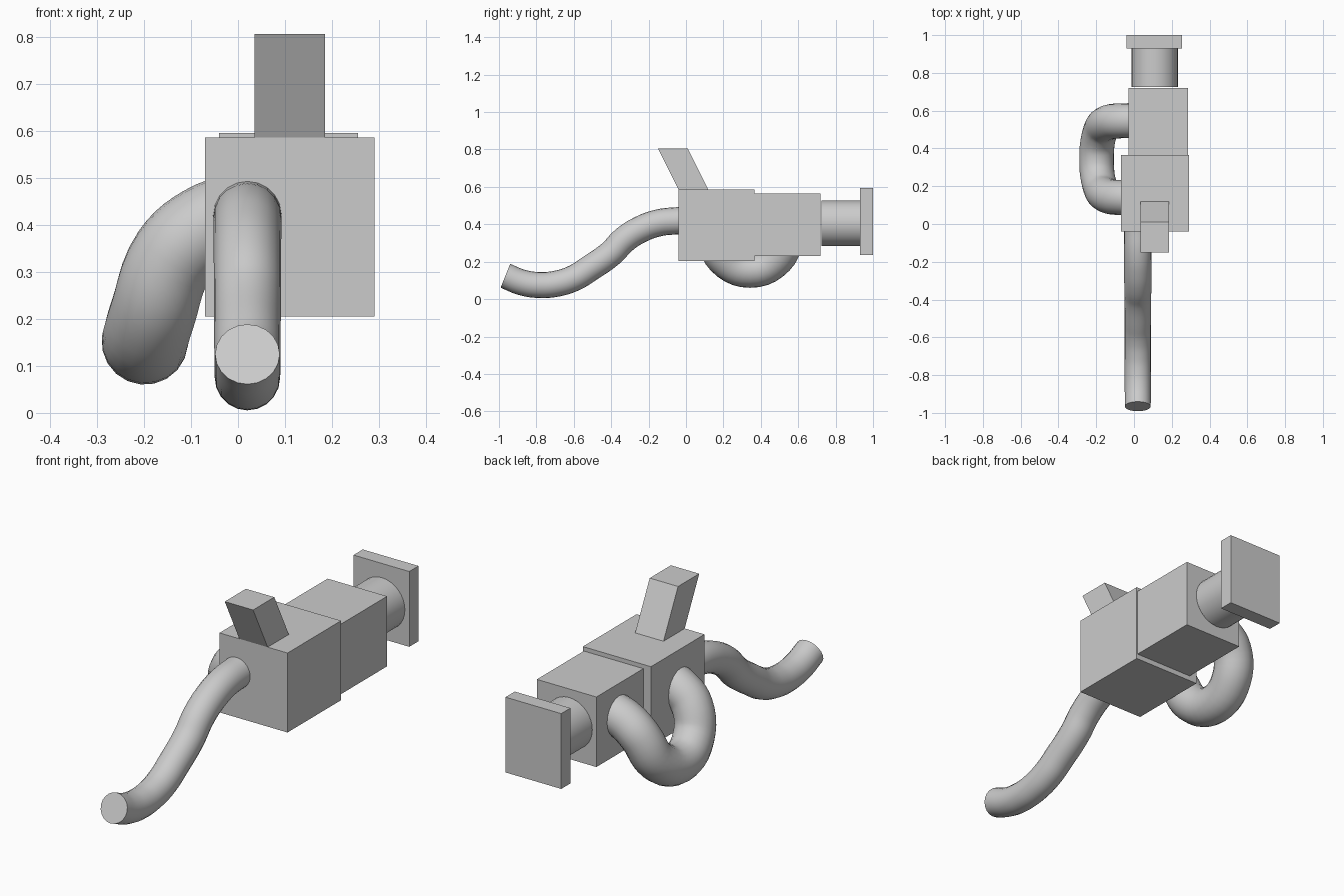
import bpy, math
from mathutils import Vector

if "Cube" in bpy.data.objects:
    bpy.data.objects.remove(bpy.data.objects["Cube"])


def box(name, lo, hi, shear_y=0.0):
    """Box between two corners; shear_y slides the top face along y."""
    corners = [(x, y + (shear_y if z == hi[2] else 0), z)
               for x in (lo[0], hi[0]) for y in (lo[1], hi[1]) for z in (lo[2], hi[2])]
    faces = [(0, 1, 3, 2), (4, 6, 7, 5), (0, 4, 5, 1), (2, 3, 7, 6), (0, 2, 6, 4), (1, 5, 7, 3)]
    mesh = bpy.data.meshes.new(name)
    mesh.from_pydata(corners, [], faces)
    obj = bpy.data.objects.new(name, mesh)
    bpy.context.collection.objects.link(obj)
    return obj


def smooth(obj):
    bpy.ops.object.select_all(action='DESELECT')
    obj.select_set(True)
    bpy.context.view_layer.objects.active = obj
    bpy.ops.object.shade_smooth_by_angle(angle=math.radians(40))


def tube(name, points, radius, steps):
    """Round capped tube along a smooth path of (x, y, z, radius scale)."""
    curve = bpy.data.curves.new(name, 'CURVE')
    curve.dimensions = '3D'
    curve.bevel_depth = radius
    curve.bevel_resolution = 8
    curve.resolution_u = steps
    curve.use_fill_caps = True
    spline = curve.splines.new('BEZIER')
    spline.bezier_points.add(len(points) - 1)
    pts = [Vector(p[:3]) for p in points]
    for i, (bp, p) in enumerate(zip(spline.bezier_points, points)):
        bp.co = pts[i]
        bp.radius = p[3]
        bp.handle_left_type = bp.handle_right_type = 'AUTO'
    obj = bpy.data.objects.new(name, curve)
    bpy.context.collection.objects.link(obj)
    bpy.ops.object.select_all(action='DESELECT')
    obj.select_set(True)
    bpy.context.view_layer.objects.active = obj
    bpy.ops.object.convert(target='MESH')
    obj = bpy.context.view_layer.objects.active
    smooth(obj)
    return obj


# Body blocks, slanted lever and end plate
box("front_body", (-0.07, -0.04, 0.205), (0.29, 0.365, 0.585))
box("rear_body", (-0.03, 0.365, 0.23), (0.285, 0.72, 0.565))
box("lever", (0.035, -0.04, 0.585), (0.185, 0.12, 0.805), shear_y=-0.11)
box("end_plate", (-0.04, 0.93, 0.235), (0.255, 1.0, 0.595))

# Round neck between rear body and plate
bpy.ops.mesh.primitive_cylinder_add(vertices=32, radius=0.122, depth=0.205,
                                    location=(0.11, 0.8275, 0.405),
                                    rotation=(math.pi / 2, 0, 0))
neck = bpy.context.object
neck.name = "neck"
smooth(neck)

# S-shaped front hose made of three arcs
path = [(0.02, -0.03, 0.42, 1.04)]


def arc(cy, cz, r, a0, a1, n=4):
    for i in range(1, n + 1):
        a = math.radians(a0 + (a1 - a0) * i / n)
        path.append((0.02, cy + r * math.cos(a), cz + r * math.sin(a), 1.04 - 0.06 * len(path) / 10))


arc(-0.04, -0.04, 0.46, 90, 142)
arc(-0.77, 0.485, 0.41, -38, -118.5, 6)
tube("front_hose", path, 0.07, 6)

# Side pipe: mirrored halves of a hanging loop
half = [(0.02, 0.138, 0.425), (-0.07, 0.14, 0.392), (-0.135, 0.147, 0.335),
        (-0.18, 0.2, 0.215)]
mid_y = 0.343
loop = half + [(-0.198, mid_y, 0.152)] + [(x, 2 * mid_y - y, z) for x, y, z in reversed(half)]
tube("side_pipe", [(*p, 1.0) for p in loop], 0.092, 5)
